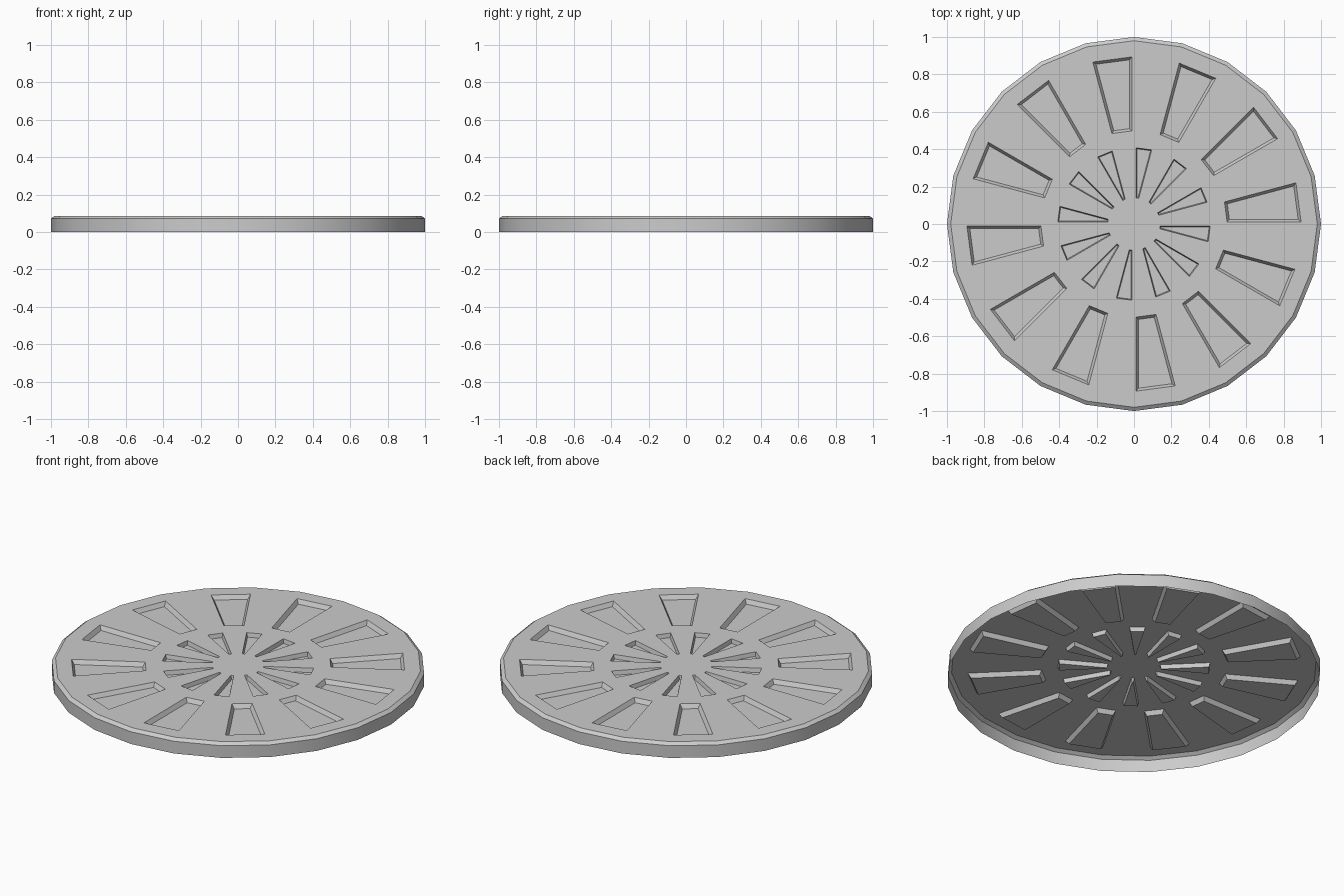
import bpy, bmesh, math

if "Cube" in bpy.data.objects:
    bpy.data.objects.remove(bpy.data.objects["Cube"])

SIDES = 24
TOP = 0.087
# (radius, height) rings from the hub out to the bottom of the rim
PROFILE = [(0.13, TOP), (0.42, TOP), (0.488, TOP), (0.906, TOP),
           (0.98, TOP), (1.0, 0.072), (1.0, 0.0)]

bm = bmesh.new()
rings = []
for r, z in PROFILE:
    rings.append([bm.verts.new((r * math.cos(2 * math.pi * i / SIDES),
                                r * math.sin(2 * math.pi * i / SIDES), z))
                  for i in range(SIDES)])

# Hub face and bands (open underneath)
bm.faces.new(rings[0])
bands = []
for a, b in zip(rings, rings[1:]):
    bands.append([bm.faces.new((a[i], b[i], b[(i + 1) % SIDES], a[(i + 1) % SIDES]))
                  for i in range(SIDES)])


def sink(faces, margin, slope, depth):
    """Leave a flat margin, then press each face down with sloped walls."""
    bm.normal_update()
    bmesh.ops.inset_individual(bm, faces=faces, thickness=margin, use_even_offset=True)
    bm.normal_update()
    bmesh.ops.inset_individual(bm, faces=faces, thickness=slope, use_even_offset=True)
    for v in {v for f in faces for v in f.verts}:
        v.co.z -= depth


# Two staggered rings of pockets
sink(bands[0][1::2], 0.011, 0.005, 0.024)
sink(bands[2][0::2], 0.011, 0.014, 0.024)

mesh = bpy.data.meshes.new("cover_disc")
bm.to_mesh(mesh)
bm.free()
disc = bpy.data.objects.new("cover_disc", mesh)
bpy.context.collection.objects.link(disc)
bpy.context.view_layer.objects.active = disc
disc.select_set(True)
bpy.ops.object.shade_smooth_by_angle(angle=math.radians(30))
